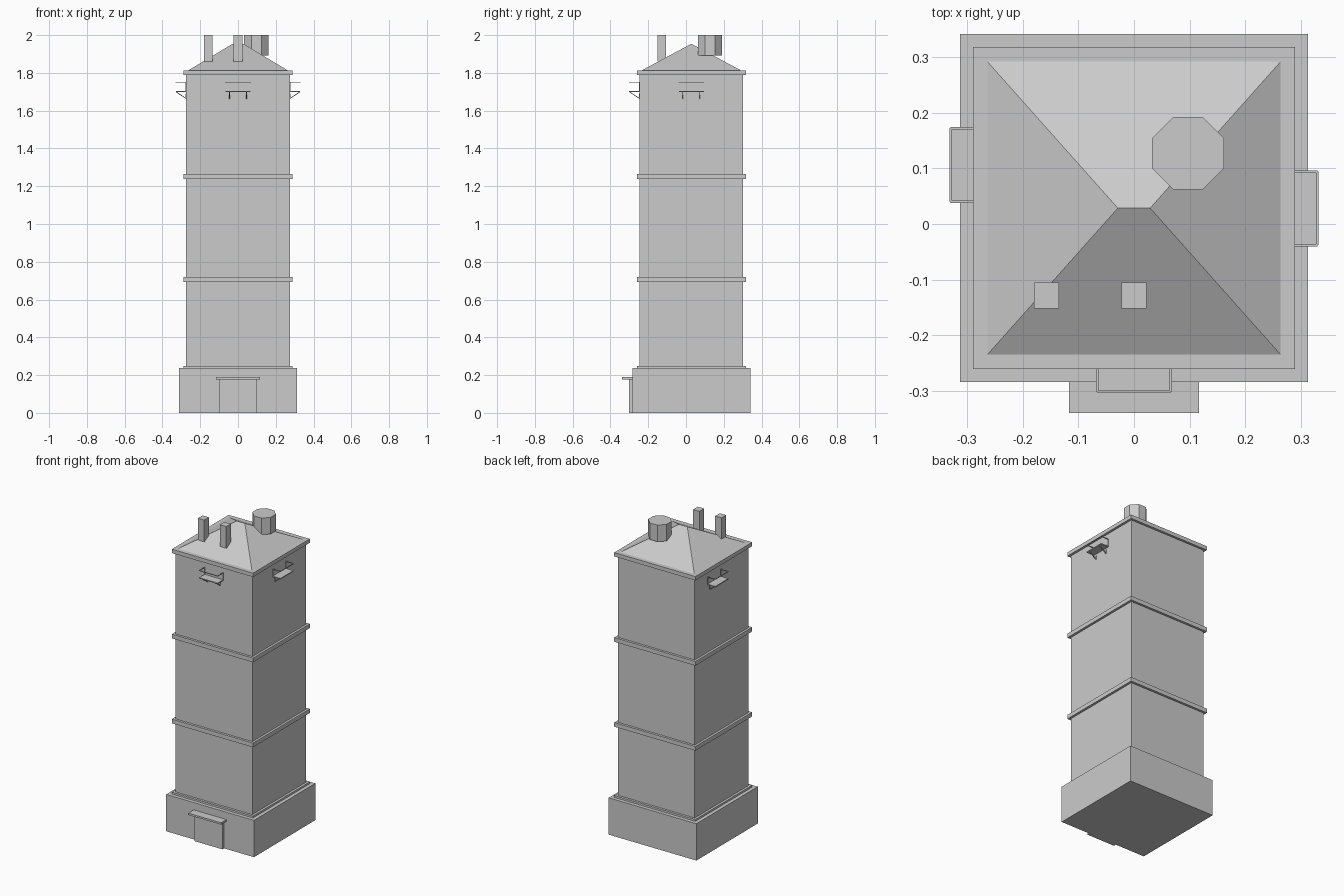
import bpy, bmesh, math
from mathutils import Matrix, Vector

cube = bpy.data.objects.get("Cube")
if cube:
    bpy.data.objects.remove(cube, do_unlink=True)

stone = bpy.data.materials.new("light_grey_stone")
stone.use_nodes = True
grey = (0.6, 0.6, 0.6, 1)
stone.diffuse_color = grey
stone.node_tree.nodes["Principled BSDF"].inputs["Base Color"].default_value = grey

CY = 0.0285  # the tower sits slightly behind the centre because of the porch


def finish(name, bm):
    bmesh.ops.recalc_face_normals(bm, faces=bm.faces)
    mesh = bpy.data.meshes.new(name)
    bm.to_mesh(mesh)
    bm.free()
    mesh.materials.append(stone)
    obj = bpy.data.objects.new(name, mesh)
    bpy.context.collection.objects.link(obj)
    return obj


def add_box(bm, lo, hi):
    lo, hi = Vector(lo), Vector(hi)
    m = Matrix.Translation((lo + hi) / 2) @ Matrix.Diagonal((*(hi - lo), 1))
    bmesh.ops.create_cube(bm, size=1, matrix=m)


def box(name, lo, hi):
    bm = bmesh.new()
    add_box(bm, lo, hi)
    return finish(name, bm)


def slab(name, half, z0, z1):
    return box(name, (-half, CY - half, z0), (half, CY + half, z1))


def add_rod(bm, a, b, t=0.004):
    a, b = Vector(a), Vector(b)
    d = b - a
    m = Matrix.Translation((a + b) / 2) @ d.to_track_quat('Z', 'Y').to_matrix().to_4x4()
    bmesh.ops.create_cube(bm, size=1, matrix=m @ Matrix.Diagonal((t, t, d.length, 1)))


# Tower body and horizontal mouldings
WALL = 0.274
slab("plinth", 0.3125, 0, 0.237)
slab("tower_walls", WALL, 0.23, 1.8)
for name, z0, z1 in (("base_moulding", 0.237, 0.249), ("lower_band", 0.692, 0.719),
                     ("upper_band", 1.239, 1.266), ("cornice", 1.788, 1.813)):
    slab(name, 0.289, z0, z1)

# Hipped roof with a short ridge
bm = bmesh.new()
h, r, z0, z1 = 0.265, 0.029, 1.812, 1.954
fl, fr, br, bl = [bm.verts.new((x * h, CY + y * h, z0))
                  for x, y in ((-1, -1), (1, -1), (1, 1), (-1, 1))]
rl, rr = [bm.verts.new((x, CY, z1)) for x in (-r, r)]
for f in ((fl, fr, rr, rl), (fr, br, rr), (br, bl, rl, rr), (bl, fl, rl), (bl, br, fr, fl)):
    bm.faces.new(f)
finish("hipped_roof", bm)

# Square chimneys and octagonal turret
for name, x in (("side_chimney", -0.157), ("middle_chimney", 0)):
    box(name, (x - 0.0225, -0.152, 1.86), (x + 0.0225, -0.105, 2))

bm = bmesh.new()
m = Matrix.Translation((0.097, 0.127, 1.9465)) @ Matrix.Rotation(math.pi / 8, 4, 'Z')
bmesh.ops.create_cone(bm, cap_ends=True, segments=8, radius1=0.07, radius2=0.07,
                      depth=0.107, matrix=m)
finish("octagonal_turret", bm)

# Entrance
box("door", (-0.1, -0.301, 0), (0.1, -0.28, 0.18))
box("door_canopy", (-0.117, -0.339, 0.178), (0.117, -0.28, 0.19))


# Small balcony built facing -y with its back on y = 0, then turned into place
def balcony(name, angle, position):
    w, d, rail = 0.066, 0.055, 0.048
    bm = bmesh.new()
    add_box(bm, (-w, -d, -0.003), (w, 0.002, 0.003))
    add_rod(bm, (-w, -d, rail), (w, -d, rail))
    for s in (-1, 1):
        add_rod(bm, (s * w, -d, rail), (s * w, 0, rail))
        add_rod(bm, (s * w, -0.001, 0), (s * w, -0.001, rail))
        add_rod(bm, (s * 0.045, -d, -0.002), (s * 0.045, 0, -0.038))
        add_rod(bm, (s * 0.045, -0.001, -0.012), (s * 0.045, -0.001, -0.038))
    obj = finish(name, bm)
    obj.location = position
    obj.rotation_euler.z = angle


balcony("front_balcony", 0, (0, CY - WALL, 1.702))
balcony("left_balcony", math.pi / 2, (WALL, 0.028, 1.702))
balcony("right_balcony", -math.pi / 2, (-WALL, 0.106, 1.702))
